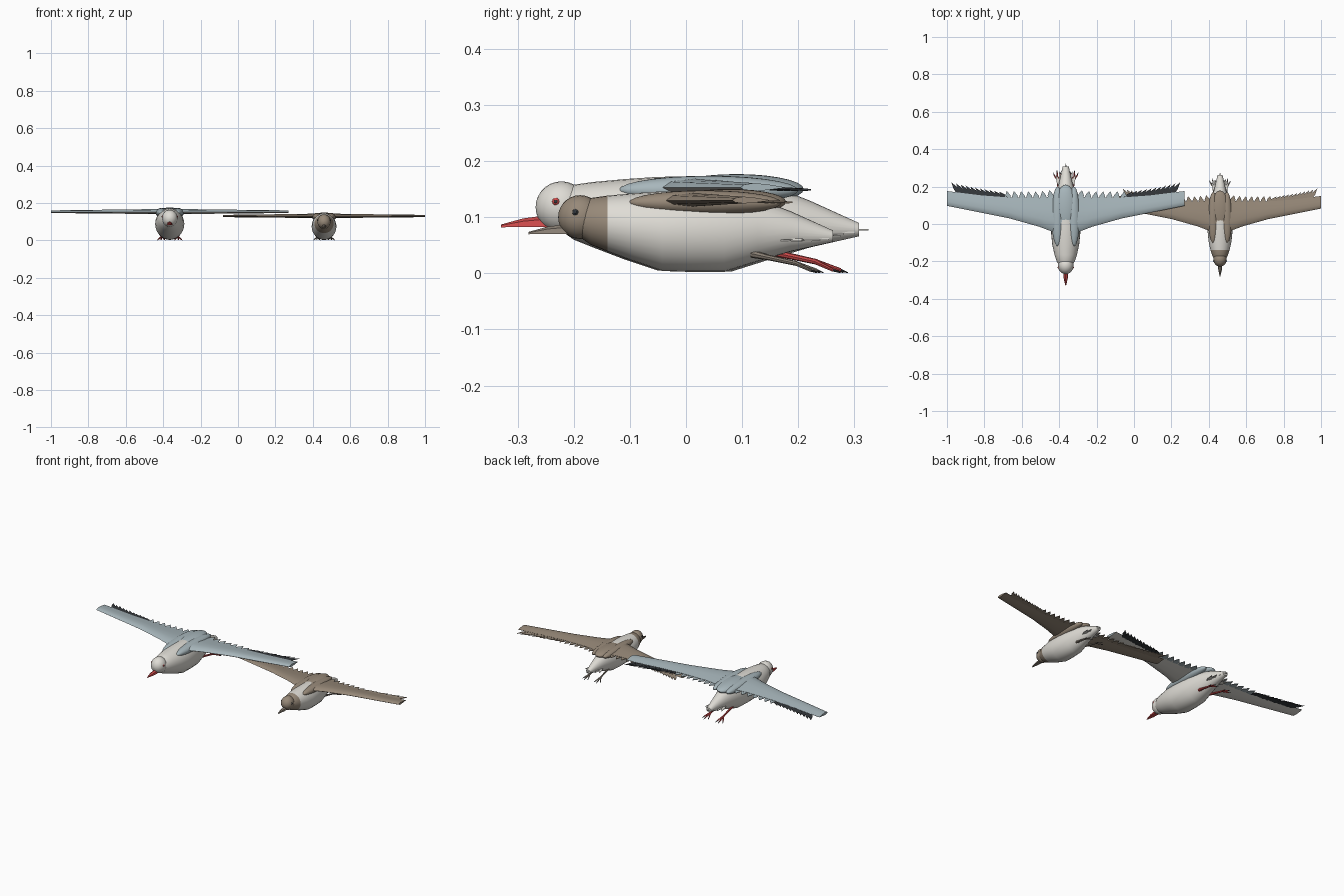
import bpy, bmesh, math
from mathutils import Vector

if "Cube" in bpy.data.objects:
    bpy.data.objects.remove(bpy.data.objects["Cube"])


def material(name, rgb):
    m = bpy.data.materials.new(name)
    m.diffuse_color = (*rgb, 1)
    m.use_nodes = True
    m.node_tree.nodes["Principled BSDF"].inputs["Base Color"].default_value = m.diffuse_color
    return m


WHITE = material("off_white", (0.74, 0.72, 0.67))
GREY = material("blue_grey", (0.39, 0.47, 0.50))
BROWN = material("brown", (0.31, 0.25, 0.19))
DARK = material("charcoal", (0.035, 0.04, 0.045))
RED = material("red", (0.62, 0.07, 0.07))
DULL = material("dull_brown", (0.26, 0.22, 0.18))


def ellipse(y, zc, rx, rz, x=0, n=24):
    """Ring in the xz plane."""
    return [Vector((x + rx * math.cos(a), y, zc + rz * math.sin(a)))
            for a in (2 * math.pi * i / n for i in range(n))]


def ellipsoid(c, r, n=24, steps=14):
    rings = []
    for i in range(steps + 1):
        a = math.pi * i / steps
        s = max(math.sin(a), 0.01)
        rings.append(ellipse(c[1] - r[1] * math.cos(a), c[2], r[0] * s, r[2] * s, c[0], n))
    return rings


def tube(points, radii, n=8):
    """Tapered rod; rings lie across its mainly backward path."""
    return [ellipse(p[1], p[2], r, r, p[0], n) for p, r in zip(points, radii)]


def feather(base, tip, width, thick=0.003):
    """Pointed flat blade from base to tip."""
    b, t = Vector(base), Vector(tip)
    d = t - b
    side = Vector((-d.y, d.x, 0)).normalized() * width / 2
    shape = [b - side, b + d * 0.6 - side, t, b + d * 0.6 + side, b + side]
    up = Vector((0, 0, thick / 2))
    return [[p - up for p in shape], [p + up for p in shape]]


def mirrored(lofts):
    return lofts + [[[Vector((-p.x, p.y, p.z)) for p in ring] for ring in rings] for rings in lofts]


def make(name, bird, lofts, mats, rule=None, smooth=True):
    """Skin each list of rings, place it on the bird and colour it by a rule."""
    cx, s = bird
    bm = bmesh.new()
    for rings in lofts:
        rows = [[bm.verts.new(p) for p in ring] for ring in rings]
        n = len(rows[0])
        for a, b in zip(rows, rows[1:]):
            for i in range(n):
                bm.faces.new((a[i], a[(i + 1) % n], b[(i + 1) % n], b[i]))
        bm.faces.new(rows[0])
        bm.faces.new(rows[-1])
    bmesh.ops.recalc_face_normals(bm, faces=bm.faces[:])
    bm.normal_update()
    for f in bm.faces:
        f.smooth = smooth
        if rule:
            f.material_index = rule(f)
    for v in bm.verts:
        v.co = v.co * s + Vector((cx, 0, 0))
    me = bpy.data.meshes.new(name)
    bm.to_mesh(me)
    bm.free()
    for m in mats:
        me.materials.append(m)
    ob = bpy.data.objects.new(name, me)
    bpy.context.collection.objects.link(ob)
    if smooth:
        bpy.ops.object.select_all(action='DESELECT')
        ob.select_set(True)
        bpy.context.view_layer.objects.active = ob
        bpy.ops.object.shade_smooth_by_angle(angle=math.radians(40))


# Body stations: y, bottom z, top z, half width
BODY = [(-0.235, 0.085, 0.14, 0.028), (-0.2, 0.06, 0.158, 0.048), (-0.165, 0.046, 0.163, 0.06),
        (-0.11, 0.025, 0.168, 0.072), (-0.05, 0.005, 0.172, 0.078), (0.01, 0.003, 0.173, 0.077),
        (0.08, 0.003, 0.17, 0.07), (0.15, 0.025, 0.157, 0.055), (0.22, 0.046, 0.13, 0.036),
        (0.308, 0.066, 0.09, 0.016)]
# Wing stations: x, leading y, trailing y, thickness
WING = [(0.0, -0.05, 0.16, 0.034), (0.07, -0.042, 0.148, 0.032), (0.14, -0.015, 0.14, 0.028),
        (0.3, 0.03, 0.142, 0.024), (0.45, 0.06, 0.153, 0.02), (0.635, 0.097, 0.176, 0.016)]
WING_Z = 0.153


def trailing(x):
    for a, b in zip(WING, WING[1:]):
        if x <= b[0]:
            return a[2] + (b[2] - a[2]) * (x - a[0]) / (b[0] - a[0])
    return WING[-1][2]


def airfoil(x, lead, trail, t):
    up = [(0, 0), (0.08, 0.32), (0.3, 0.5), (0.6, 0.36), (0.85, 0.16), (1, 0.04)]
    loop = up + [(c, -h * 0.8) for c, h in reversed(up[1:])]
    return [Vector((x, lead + (trail - lead) * c, WING_Z + t * h)) for c, h in loop]


def gull(prefix, bird, back, under, hood, primary, beak, leg, ring):
    # Body with coloured neck front
    rings = [ellipse(y, (lo + hi) / 2, w, (hi - lo) / 2, n=28) for y, lo, hi, w in BODY]
    make(prefix + "_body", bird, [rings], [WHITE, hood],
         lambda f: 1 if f.calc_center_median().y < -0.165 else 0)
    make(prefix + "_head", bird, [ellipsoid((0, -0.222, 0.118), (0.042, 0.046, 0.046))], [hood])

    # Wedge beak with flat underside
    def beak_ring(y, w, lo, hi):
        return [Vector(p) for p in ((-w, y, lo), (w, y, lo), (w * 0.8, y, (lo + hi * 2) / 3),
                                    (0, y, hi), (-w * 0.8, y, (lo + hi * 2) / 3))]
    make(prefix + "_beak", bird, [[beak_ring(-0.245, 0.014, 0.083, 0.104),
                                  beak_ring(-0.29, 0.011, 0.083, 0.098),
                                  beak_ring(-0.33, 0.002, 0.082, 0.087)]], [beak], smooth=False)

    # Eyes
    make(prefix + "_eye_rings", bird,
         mirrored([ellipsoid((0.0395, -0.232, 0.128), (0.003, 0.0065, 0.0065), 12, 8)]), [ring])
    make(prefix + "_pupils", bird,
         mirrored([ellipsoid((0.041, -0.232, 0.128), (0.003, 0.0035, 0.0035), 12, 8)]), [DARK])

    # Back cover and shoulders
    make(prefix + "_mantle", bird, [ellipsoid((0, 0.09, 0.15), (0.056, 0.12, 0.027))]
         + mirrored([ellipsoid((0.043, 0.04, 0.148), (0.033, 0.16, 0.026))]), [back])

    # Wings
    make(prefix + "_wings", bird, mirrored([[airfoil(*w) for w in WING]]), [back, under],
         lambda f: 1 if f.normal.z < -0.3 else 0)

    # Trailing feathers: short inner ones and long swept outer ones
    inner, outer = [], []
    for i in range(7):
        x = 0.075 + i * 0.038
        y = trailing(x)
        inner.append(feather((x, y - 0.03, 0.152), (x + 0.012, y + 0.034, 0.15), 0.03))
    for i in range(11):
        x = 0.315 + i * 0.0255
        y = trailing(x)
        k = 0.03 + 0.0025 * i
        outer.append(feather((x - 0.015, y - 0.025, 0.153), (x + 0.042, y + k, 0.148 + 0.001 * (i % 3)),
                             0.022))
    make(prefix + "_inner_feathers", bird, mirrored(inner), [back], smooth=False)
    make(prefix + "_outer_feathers", bird, mirrored(outer), [primary], smooth=False)

    # Tail fan
    fan = [feather((0, 0.2, 0.078), (0, 0.325, 0.078), 0.026)]
    for i in range(1, 4):
        fan += mirrored([feather((0.006 * i, 0.18, 0.077 - 0.002 * i),
                                 (0.018 * i, 0.318 - 0.018 * i, 0.076 - 0.003 * i), 0.022)])
    make(prefix + "_tail_feathers", bird, fan, [WHITE], smooth=False)

    # Trailing legs, toes and claws
    ankle = (0.042, 0.235, 0.02)
    feet = [tube([(0.034, 0.135, 0.042), (0.038, 0.17, 0.034), ankle], [0.009, 0.006, 0.005])]
    claws = []
    for dx, ty in ((-0.014, 0.268), (0.004, 0.276), (0.02, 0.262)):
        tip = (0.042 + dx, ty, 0.006)
        feet.append(tube([(0.042, 0.228, 0.022), tip], [0.005, 0.0032]))
        claws.append(tube([tip, (tip[0] + dx * 0.25, ty + 0.013, 0.001)], [0.003, 0.0008], 6))
    make(prefix + "_legs", bird, mirrored(feet), [leg])
    make(prefix + "_claws", bird, mirrored(claws), [DARK])


gull("grey_gull", (-0.365, 1.0), GREY, WHITE, WHITE, DARK, RED, RED, RED)
gull("brown_gull", (0.46, 0.85), BROWN, BROWN, BROWN, BROWN, DULL, DULL, DARK)
